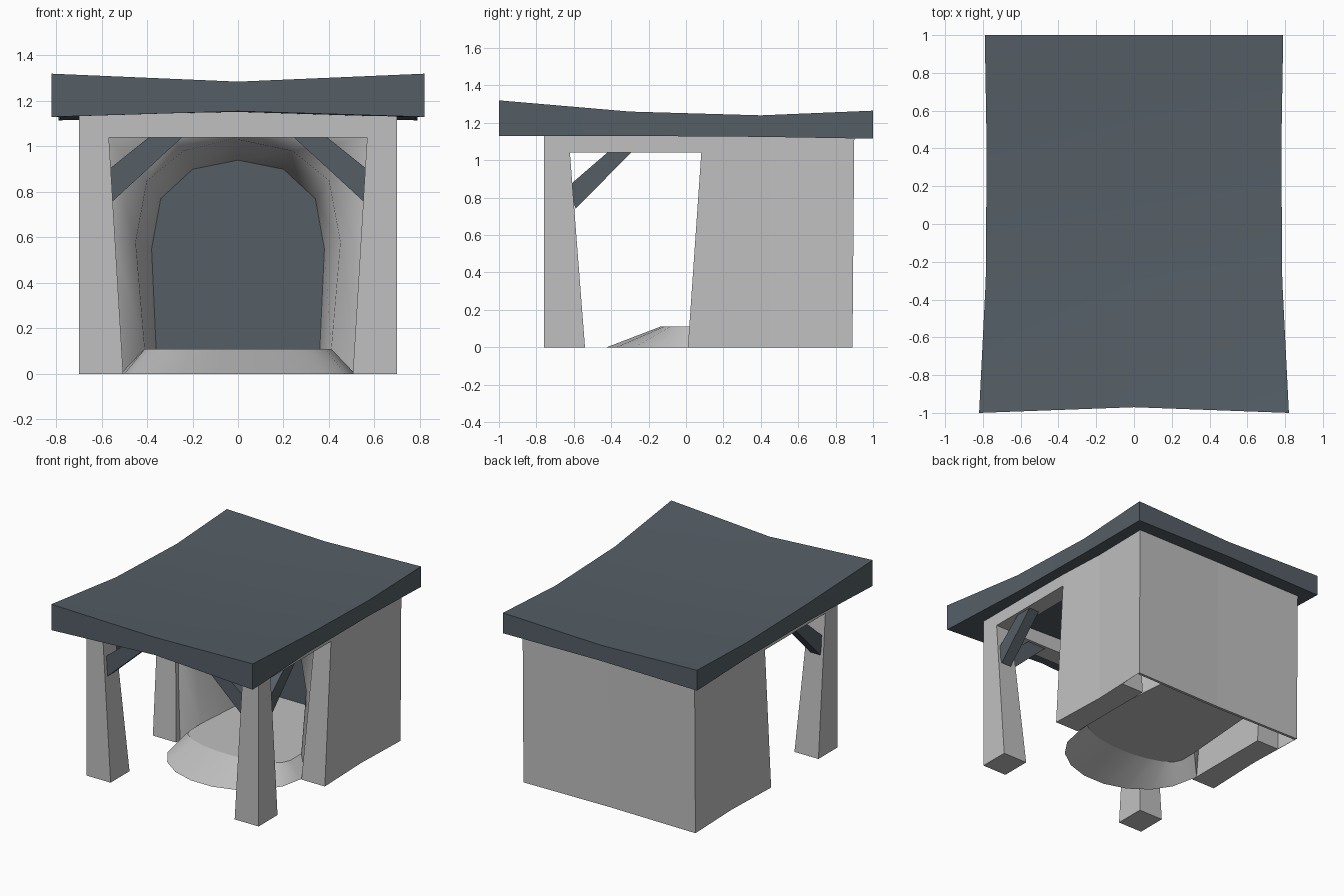
import bpy, bmesh, math

old = bpy.data.objects.get("Cube")
if old:
    bpy.data.objects.remove(old)


def material(name, color):
    m = bpy.data.materials.new(name)
    m.use_nodes = True
    m.diffuse_color = (*color, 1)
    m.node_tree.nodes["Principled BSDF"].inputs["Base Color"].default_value = (*color, 1)
    return m


STONE = material("pale grey stone", (0.53, 0.53, 0.53))
SLATE = material("dark slate", (0.09, 0.113, 0.133))


def loft(name, rings, mat, closed=True, smooth=None):
    """Skin rings of points; closed rings also get end caps."""
    bm = bmesh.new()
    rows = [[bm.verts.new(p) for p in ring] for ring in rings]
    n = len(rows[0])
    for a, b in zip(rows, rows[1:]):
        for i in range(n if closed else n - 1):
            j = (i + 1) % n
            bm.faces.new((a[i], a[j], b[j], b[i]))
    if closed:
        bm.faces.new(rows[0])
        bm.faces.new(rows[-1])
    bmesh.ops.recalc_face_normals(bm, faces=bm.faces)
    me = bpy.data.meshes.new(name)
    bm.to_mesh(me)
    bm.free()
    me.materials.append(mat)
    ob = bpy.data.objects.new(name, me)
    bpy.context.collection.objects.link(ob)
    if smooth:
        bpy.ops.object.select_all(action='DESELECT')
        ob.select_set(True)
        bpy.context.view_layer.objects.active = ob
        bpy.ops.object.shade_smooth_by_angle(angle=math.radians(smooth))
    return ob


def sheet(name, points, mat):
    me = bpy.data.meshes.new(name)
    me.from_pydata(points, [], [range(len(points))])
    me.materials.append(mat)
    bpy.context.collection.objects.link(bpy.data.objects.new(name, me))


def prism(name, plan_low, plan_high, z0, z1, mat):
    loft(name, [[(x, y, z0) for x, y in plan_low], [(x, y, z1) for x, y in plan_high]], mat)


def rect(x0, x1, y0, y1):
    return [(x0, y0), (x1, y0), (x1, y1), (x0, y1)]


def box(name, x0, x1, y0, y1, z0, z1, mat):
    prism(name, rect(x0, x1, y0, y1), rect(x0, x1, y0, y1), z0, z1, mat)


def arch(half, depth):
    """Mirror a half arch (x, z) and place it at a depth."""
    full = half + [(-x, z) for x, z in reversed(half[:-1])]
    return [(x, depth(z), z) for x, z in full]


# Sagging roof slab: y, half width, edge top, middle top, edge bottom, middle bottom
sections = [
    (-1.0, 0.82, 1.32, 1.285, 1.13, 1.155),
    (-0.3, 0.785, 1.26, 1.235, 1.13, 1.145),
    (0.4, 0.78, 1.24, 1.22, 1.125, 1.135),
    (1.0, 0.79, 1.265, 1.24, 1.115, 1.125),
]
rings = []
for y, w, te, tm, be, bm_ in sections:
    ym = y + 0.03 if y == -1.0 else y
    rings.append([(-w, y, te), (0, ym, tm), (w, y, te), (w, y, be), (0, ym, bm_), (-w, y, be)])
loft("roof", rings, SLATE, smooth=30)

# Posts, side walls, side beams and braces, repeated on both sides
TOP = 1.16
for s, side in ((1, "left"), (-1, "right")):
    prism(side + "_front_post", rect(s * 0.505, s * 0.70, -0.76, -0.54),
          rect(s * 0.575, s * 0.70, -0.76, -0.63), 0, TOP, STONE)

    low = [(0.51, 0.01), (0.70, 0.01), (0.685, 0.45), (0.70, 0.89), (0.69, 0.70), (0.51, 0.70)]
    high = [(0.575, 0.09), (0.70, 0.09), (0.685, 0.45), (0.70, 0.90), (0.69, 0.70), (0.575, 0.70)]
    prism(side + "_wall", [(s * x, y) for x, y in low], [(s * x, y) for x, y in high], 0, TOP, STONE)

    box(side + "_beam", s * 0.575, s * 0.70, -0.64, 0.1, 1.04, TOP, STONE)

    front = [(0.58, 0.89), (0.38, 1.05), (0.235, 1.05), (0.55, 0.76)]
    loft(side + "_front_brace", [[(s * x, y, z) for x, z in front] for y in (-0.73, -0.65)], SLATE)
    flank = [(-0.63, 0.86), (-0.41, 1.05), (-0.285, 1.05), (-0.59, 0.74)]
    loft(side + "_side_brace", [[(s * x, y, z) for y, z in flank] for x in (0.60, 0.68)], SLATE)

# Cross beams and back wall
box("front_beam", -0.58, 0.58, -0.76, -0.63, 1.04, TOP, STONE)
box("doorway_lintel", -0.58, 0.58, 0.09, 0.20, 1.04, TOP, STONE)
back = [(-0.70, 0.89), (0, 0.88), (0.70, 0.89), (0.69, 0.87), (0, 0.86), (-0.69, 0.87)]
prism("back_wall", back, [(x, y + 0.01) for x, y in back], 0, TOP, STONE)

# Arched cave: flared mouth narrowing towards a dark end panel
rim = [(0.515, 0), (0.54, 0.58), (0.57, 1.04), (0.30, 1.04), (0, 1.04)]
throat = [(0.41, 0.11), (0.45, 0.58), (0.40, 0.85), (0.24, 0.98), (0, 1.03)]
end = [(0.36, 0.11), (0.38, 0.55), (0.34, 0.77), (0.20, 0.90), (0, 0.94)]
end_ring = arch(end, lambda z: 0.80)
loft("cave_walls", [arch(rim, lambda z: 0.05 + 0.05 * z), arch(throat, lambda z: 0.15), end_ring],
     STONE, closed=False, smooth=80)
sheet("cave_end", end_ring, SLATE)

# Fan-shaped ramp rising to the cave floor
angles = [math.radians(a) for a in range(-90, 91, 20)]
outer = [(0.50 * math.sin(a), -0.43 * math.cos(a), 0) for a in angles]
inner = [(0.41 * math.sin(a), 0.02 - 0.16 * math.cos(a), 0.11) for a in angles]
outer = [(-0.515, 0.05, 0)] + outer + [(0.515, 0.05, 0)]
inner = [(-0.41, 0.15, 0.11)] + inner + [(0.41, 0.15, 0.11)]
loft("ramp", [inner, outer], STONE, closed=False, smooth=60)
sheet("cave_floor", inner + [(0.36, 0.80, 0.11), (-0.36, 0.80, 0.11)], STONE)
